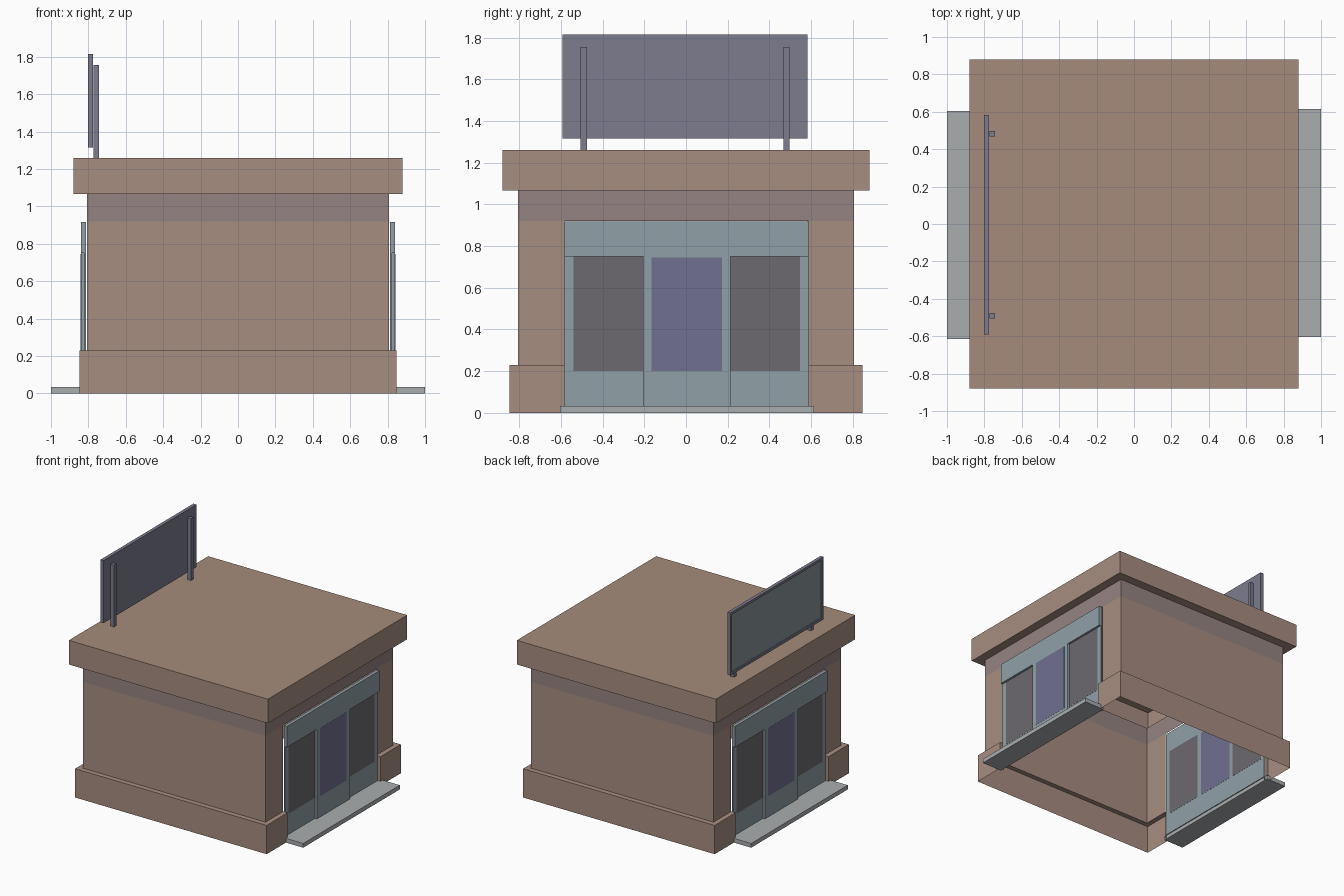
import bpy, bmesh
from math import pi
from mathutils import Matrix, Vector

if "Cube" in bpy.data.objects:
    bpy.data.objects.remove(bpy.data.objects["Cube"])


def mat(name, rgb):
    m = bpy.data.materials.new(name)
    m.diffuse_color = (*rgb, 1)
    m.use_nodes = True
    m.node_tree.nodes["Principled BSDF"].inputs["Base Color"].default_value = m.diffuse_color
    return m


BRICK = mat("tan_wall", (0.39, 0.27, 0.22))
BAND = mat("mauve_band", (0.30, 0.23, 0.22))
ROOF = mat("roof_tan", (0.38, 0.26, 0.20))
FRAME = mat("blue_grey_frame", (0.28, 0.35, 0.38))
STONE = mat("step_grey", (0.40, 0.42, 0.43))
DARK = mat("dark_glass", (0.15, 0.14, 0.16))
GLASS = mat("violet_glass", (0.16, 0.16, 0.28))
METAL = mat("sign_metal", (0.20, 0.20, 0.27))
BOARD = mat("sign_face", (0.24, 0.29, 0.32))


def finish(bm, name, *mats):
    me = bpy.data.meshes.new(name)
    bm.to_mesh(me)
    bm.free()
    for m in mats:
        me.materials.append(m)
    ob = bpy.data.objects.new(name, me)
    bpy.context.collection.objects.link(ob)
    return ob


def box_bm(x, y, z):
    bm = bmesh.new()
    bmesh.ops.create_cube(bm, size=1)
    for v in bm.verts:
        v.co = Vector([(a + b) / 2 + c * (b - a) for (a, b), c in zip((x, y, z), v.co)])
    return bm


def box(name, x, y, z, m, turn=0):
    bm = box_bm(x, y, z)
    bm.transform(Matrix.Rotation(turn, 4, 'Z'))
    return finish(bm, name, m)


def loft(bm, rings, closed):
    rows = [[bm.verts.new(p) for p in r] for r in rings]
    faces = []
    for a, b in zip(rows, rows[1:]):
        n = len(a)
        for i in range(n if closed else n - 1):
            j = (i + 1) % n
            faces.append(bm.faces.new((a[i], a[j], b[j], b[i])))
    return rows, faces


# Lower walls: each half wraps round between the two door openings
for name, turn in (("back_wall", 0), ("front_wall", pi)):
    bm = bmesh.new()
    profile = [(.847, 0), (.847, .23), (.807, .23), (.807, .92)]
    rows, _ = loft(bm, [[(r, .588, z), (r, r, z), (-r, r, z), (-r, .582, z)]
                        for r, z in profile], False)
    # End caps of the thicker base beside the doors
    for k, s in ((0, 1), (3, -1)):
        foot = bm.verts.new((s * .807, rows[0][k].co.y, 0))
        loop = [rows[0][k], rows[1][k], rows[2][k], foot]
        bm.faces.new(loop if s > 0 else loop[::-1])
    bm.transform(Matrix.Rotation(turn, 4, 'Z'))
    finish(bm, name, BRICK)

# Upper wall band, overhang and flat roof
bm = bmesh.new()
rows, faces = loft(bm, [[(r, -r, z), (r, r, z), (-r, r, z), (-r, -r, z)]
                        for r, z in ((.807, .92), (.807, 1.067), (.88, 1.067), (.88, 1.26))], True)
for f in faces[:4]:
    f.material_index = 1
bm.faces.new(rows[-1]).material_index = 2
finish(bm, "roof_and_band", BRICK, BAND, ROOF)

# Shopfronts: the left one is the right one turned half way round
for side, t in (("right", 0), ("left", pi)):
    box(side + "_step", (.82, 1), (-.605, .615), (0, .034), STONE, t)
    box(side + "_door_header", (.813, .84), (-.582, .588), (.75, .917), FRAME, t)
    box(side + "_centre_door", (.813, .84), (-.205, .213), (.03, .75), FRAME, t)
    box(side + "_centre_glass", (.812, .841), (-.165, .172), (.2, .745), GLASS, t)
    for n, y, g in (("near", (-.582, -.205), (-.54, -.206)), ("far", (.213, .588), (.214, .546))):
        box(f"{side}_{n}_panel", (.813, .823), y, (.03, .75), FRAME, t)
        box(f"{side}_{n}_glass", (.812, .824), g, (.2, .749), DARK, t)

# Rooftop sign with a shallow recessed face
bm = box_bm((-.802, -.775), (-.592, .583), (1.315, 1.815))
face = min(bm.faces, key=lambda f: f.calc_center_median().x)
bmesh.ops.inset_region(bm, faces=[face], thickness=.028)
ext = bmesh.ops.extrude_discrete_faces(bm, faces=[face])["faces"][0]
bmesh.ops.translate(bm, verts=ext.verts, vec=(.01, 0, 0))
ext.material_index = 1
finish(bm, "sign_board", METAL, BOARD)

# Sign posts
for n, y in (("front", -.49), ("back", .482)):
    box(n + "_sign_post", (-.773, -.743), (y - .015, y + .015), (1.26, 1.755), METAL)
